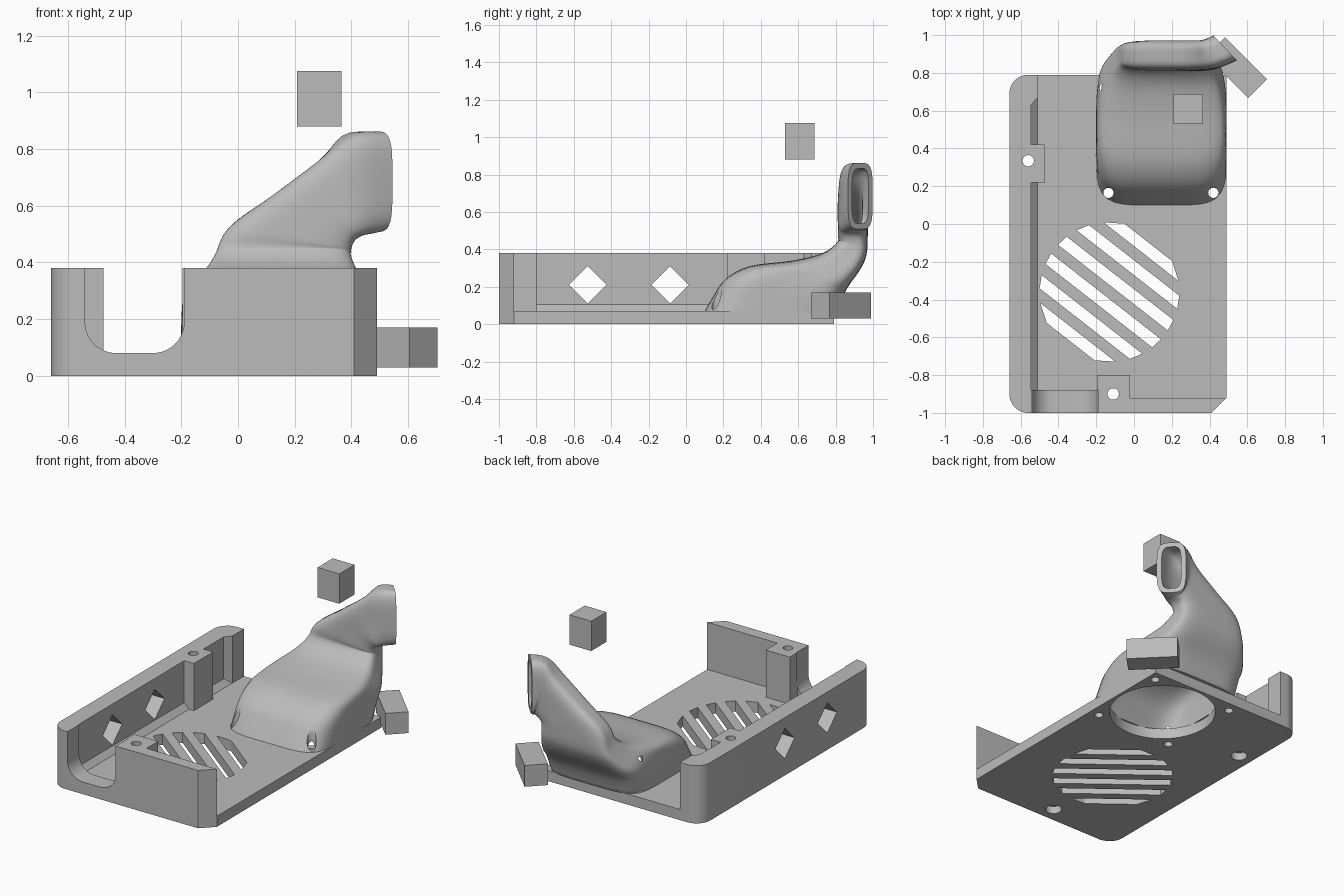
import bpy, bmesh, math
from mathutils import Vector, Matrix

if "Cube" in bpy.data.objects:
    bpy.data.objects.remove(bpy.data.objects["Cube"])

grey = bpy.data.materials.new("plain grey")
grey.use_nodes = True
grey.diffuse_color = (0.5, 0.5, 0.5, 1)
grey.node_tree.nodes["Principled BSDF"].inputs["Base Color"].default_value = (0.5, 0.5, 0.5, 1)


def finish(name, bm):
    bmesh.ops.recalc_face_normals(bm, faces=bm.faces)
    mesh = bpy.data.meshes.new(name)
    bm.to_mesh(mesh)
    bm.free()
    mesh.materials.append(grey)
    ob = bpy.data.objects.new(name, mesh)
    bpy.context.collection.objects.link(ob)
    return ob


def prism(name, points, low, high, axis="z"):
    """Extrude a flat outline along one axis."""
    place = {"z": lambda a, b, h: (a, b, h),
             "y": lambda a, b, h: (a, h, b),
             "x": lambda a, b, h: (h, a, b)}[axis]
    bm = bmesh.new()
    bottom = [bm.verts.new(place(a, b, low)) for a, b in points]
    top = [bm.verts.new(place(a, b, high)) for a, b in points]
    bm.faces.new(bottom)
    bm.faces.new(top)
    n = len(points)
    for i in range(n):
        j = (i + 1) % n
        bm.faces.new((bottom[i], bottom[j], top[j], top[i]))
    return finish(name, bm)


def arc(cx, cy, r, start, end, n=10):
    angles = [math.radians(start + (end - start) * i / n) for i in range(n + 1)]
    return [(cx + r * math.cos(a), cy + r * math.sin(a)) for a in angles]


def circle(cx, cy, r, n=32):
    return arc(cx, cy, r, 0, 360, n)[:-1]


def combine(target, tool, operation="DIFFERENCE"):
    mod = target.modifiers.new("combine", "BOOLEAN")
    mod.operation, mod.solver, mod.object = operation, "EXACT", tool
    bpy.context.view_layer.objects.active = target
    bpy.ops.object.modifier_apply(modifier=mod.name)
    bpy.data.objects.remove(tool)


def smooth(ob, degrees):
    bpy.ops.object.select_all(action="DESELECT")
    ob.select_set(True)
    bpy.context.view_layer.objects.active = ob
    bpy.ops.object.shade_smooth_by_angle(angle=math.radians(degrees))


# Tray block: rounded left corners, chamfered front right corner
outline = (arc(-0.56, -0.9, 0.1, 180, 270) + [(0.41, -1), (0.49, -0.92), (0.49, 0.79)]
           + arc(-0.56, 0.69, 0.1, 90, 180))
tray = prism("tray", outline, 0, 0.38)

# Hollow interior, leaving the two walls and the screw posts
combine(tray, prism("cavity", [
    (-0.545, -0.88), (-0.195, -0.88), (-0.195, -0.8), (-0.02, -0.8), (-0.02, -0.92),
    (0.6, -0.92), (0.6, 0.9), (-0.51, 0.9), (-0.51, 0.67), (-0.545, 0.63),
    (-0.545, 0.42), (-0.475, 0.42), (-0.475, 0.22), (-0.545, 0.22)], 0.07, 0.5))

# Sloped strip along the foot of the left wall
combine(tray, prism("foot_strip", [(-0.57, 0.05), (-0.51, 0.05), (-0.51, 0.07),
                                   (-0.545, 0.105), (-0.57, 0.105)], -0.89, 0.67, "y"), "UNION")

# Rounded notch in the front wall
notch = ([(-0.19, 0.5), (-0.54, 0.5)] + arc(-0.43, 0.19, 0.11, 180, 270)
         + arc(-0.3, 0.19, 0.11, 270, 360))
combine(tray, prism("notch", notch, -1.1, -0.875, "y"))

# Diamond windows in the left wall
for y in (-0.525, -0.085):
    combine(tray, prism("diamond", circle(y, 0.21, 0.1, 4), -0.8, -0.5, "x"))

# Screw holes in the posts with wider bores underneath
for x, y in ((-0.56, 0.335), (-0.11, -0.9)):
    combine(tray, prism("post_hole", circle(x, y, 0.03), -0.1, 0.5))
    combine(tray, prism("post_bore", circle(x, y, 0.05), -0.1, 0.05))

# Round vent made of diagonal slots
tilt, radius = math.radians(-38), 0.37
for i in range(6):
    sides = []
    off = (i - 2.5) * 0.121
    for edge in (off - 0.031, off + 0.031):
        sides.append((edge, math.sqrt(max(radius ** 2 - edge ** 2, 0.001))))
    (a, la), (b, lb) = sides
    pts = [(-la, a), (la, a), (lb, b), (-lb, b)]
    pts = [(-0.13 + u * math.cos(tilt) - v * math.sin(tilt),
            -0.36 + u * math.sin(tilt) + v * math.cos(tilt)) for u, v in pts]
    combine(tray, prism("slot", pts, -0.1, 0.2))

# Fan opening and its four screw holes
combine(tray, prism("fan_opening", circle(0.145, 0.445, 0.325, 64), -0.1, 0.2))
screws = [(-0.135, 0.165), (0.42, 0.165), (-0.155, 0.72), (0.435, 0.72)]
for x, y in screws:
    combine(tray, prism("screw_hole", circle(x, y, 0.027), -0.1, 0.2))
smooth(tray, 25)

# Air duct: sections given as centre, two half axes and squareness
sections = []
for x0, x1, ty, tz, by, bz in (
        (-0.20, 0.49, 0.10, 0.07, 0.81, 0.07), (-0.20, 0.49, 0.14, 0.14, 0.82, 0.09),
        (-0.20, 0.49, 0.21, 0.24, 0.83, 0.12), (-0.195, 0.485, 0.34, 0.31, 0.85, 0.17),
        (-0.18, 0.47, 0.57, 0.34, 0.88, 0.22), (-0.13, 0.43, 0.73, 0.38, 0.93, 0.29),
        (-0.085, 0.40, 0.81, 0.44, 0.965, 0.37)):
    sections.append((Vector(((x0 + x1) / 2, (ty + by) / 2, (tz + bz) / 2)),
                     Vector(((x1 - x0) / 2, 0, 0)),
                     Vector((0, (ty - by) / 2, (tz - bz) / 2)), 5))
for lx, lz, rx, rz in ((-0.035, 0.52, 0.40, 0.45), (0.12, 0.635, 0.415, 0.48),
                       (0.28, 0.755, 0.44, 0.495)):
    sections.append((Vector(((lx + rx) / 2, 0.892, (lz + rz) / 2)),
                     Vector(((rx - lx) / 2, 0, (rz - lz) / 2)), Vector((0, -0.08, 0)), 4))
sections.append((Vector((0.42, 0.905, 0.675)), Vector((0.035, 0.01, -0.175)),
                 Vector((0.035, -0.076, 0)), 4))
sections.append((Vector((0.483, 0.932, 0.685)), Vector((0, 0, -0.177)),
                 Vector((0.062, -0.066, 0)), 4))


def blend(a, b, c, d, t):
    """Catmull-Rom blend through b and c."""
    return 0.5 * (2 * b + (c - a) * t + (2 * a - 5 * b + 4 * c - d) * t * t
                  + (3 * b - a - 3 * c + d) * t ** 3)


fine = []
last = len(sections) - 1
for i in range(last):
    quad = [sections[min(max(i + k, 0), last)] for k in (-1, 0, 1, 2)]
    for s in range(4):
        fine.append([blend(*[q[p] for q in quad], s / 4) for p in range(4)])
fine.append(sections[-1])


def ring(bm, section, inset, n=64):
    c, u, v, power = section
    u = u * (1 - inset / u.length)
    v = v * (1 - inset / v.length)
    verts = []
    for k in range(n):
        a = 2 * math.pi * (k + 0.5) / n
        ca, sa = math.cos(a), math.sin(a)
        scale = (abs(ca) ** power + abs(sa) ** power) ** (-1 / power)
        verts.append(bm.verts.new(c + u * ca * scale + v * sa * scale))
    return verts


bm = bmesh.new()
rings = [ring(bm, s, 0) for s in fine] + [ring(bm, s, 0.03) for s in reversed(fine)]
for i, r in enumerate(rings):
    q = rings[(i + 1) % len(rings)]
    for k in range(len(r)):
        j = (k + 1) % len(r)
        bm.faces.new((r[k], r[j], q[j], q[k]))
duct = finish("air_duct", bm)
for x, y in screws:
    combine(duct, prism("duct_hole", circle(x, y, 0.027), 0, 0.3))
smooth(duct, 45)

# Loose blocks: one floating upright, one turned beside the back corner
for name, centre, size, turn in (
        ("upper_block", (0.287, 0.608, 0.978), (0.158, 0.158, 0.196), 0),
        ("side_block", (0.543, 0.828, 0.1), (0.14, 0.315, 0.14), 45)):
    bm = bmesh.new()
    bmesh.ops.create_cube(bm, size=1, matrix=Matrix.Translation(centre)
                          @ Matrix.Rotation(math.radians(turn), 4, "Z")
                          @ Matrix.Diagonal((*size, 1)))
    finish(name, bm)
